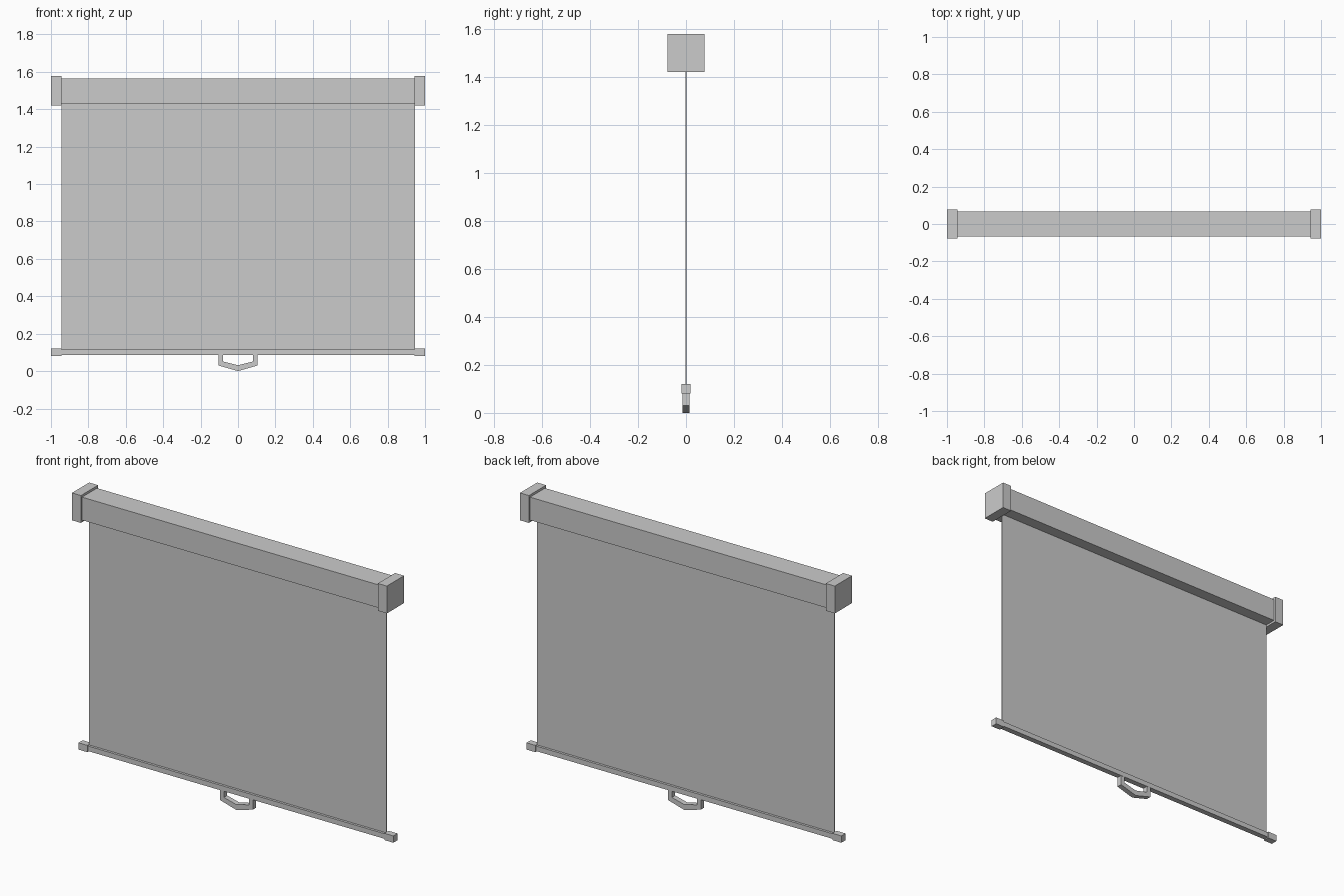
import bpy, bmesh
from mathutils import Vector

if "Cube" in bpy.data.objects:
    bpy.data.objects.remove(bpy.data.objects["Cube"])


def box(name, x0, x1, half_y, z0, z1):
    bm = bmesh.new()
    bmesh.ops.create_cube(bm, size=1)
    size = Vector((x1 - x0, 2 * half_y, z1 - z0))
    bmesh.ops.scale(bm, vec=size, verts=bm.verts)
    bmesh.ops.translate(bm, vec=((x0 + x1) / 2, 0, (z0 + z1) / 2), verts=bm.verts)
    return finish(name, bm)


def finish(name, bm):
    bmesh.ops.recalc_face_normals(bm, faces=bm.faces)
    mesh = bpy.data.meshes.new(name)
    bm.to_mesh(mesh)
    bm.free()
    obj = bpy.data.objects.new(name, mesh)
    bpy.context.collection.objects.link(obj)
    return obj


# roller housing, hanging sheet and bottom weight bar
box("housing", -0.945, 0.945, 0.068, 1.432, 1.564)
box("screen_sheet", -0.945, 0.945, 0.002, 0.10, 1.45)
box("bottom_bar", -0.945, 0.945, 0.016, 0.087, 0.116)

# end caps on both sides
for side, s in (("left", -1), ("right", 1)):
    x0, x1 = sorted((s * 0.943, s * 1.0))
    box("housing_cap_" + side, x0, x1, 0.078, 1.42, 1.577)
    box("bar_cap_" + side, x0, x1, 0.019, 0.081, 0.12)

# pull handle: bent strip, outer and inner outline joined into a solid
outer = [(-0.105, 0.09), (-0.105, 0.03), (0, 0.003), (0.105, 0.03), (0.105, 0.09)]
inner = [(-0.079, 0.09), (-0.079, 0.051), (0, 0.031), (0.079, 0.051), (0.079, 0.09)]
outer[2] = (0, 0.0)
bm = bmesh.new()
rings = []
for (ox, oz), (ix, iz) in zip(outer, inner):
    rings.append([bm.verts.new(p) for p in (
        (ox, -0.015, oz), (ox, 0.015, oz), (ix, 0.015, iz), (ix, -0.015, iz))])
for a, b in zip(rings, rings[1:]):
    for i in range(4):
        j = (i + 1) % 4
        bm.faces.new((a[i], a[j], b[j], b[i]))
bm.faces.new(rings[0])
bm.faces.new(rings[-1])
finish("pull_handle", bm)
